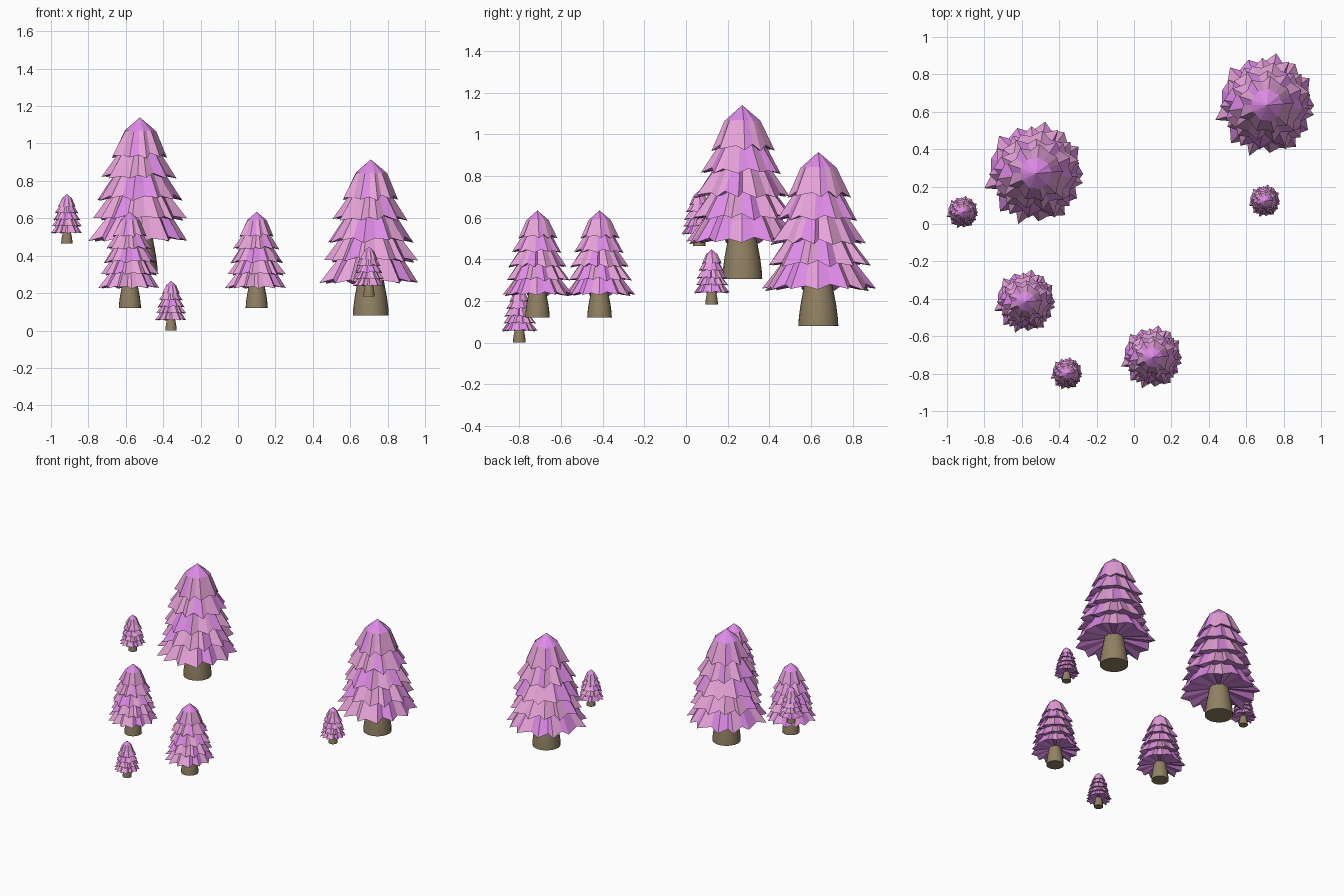
import bpy, bmesh, math, random

if "Cube" in bpy.data.objects:
    bpy.data.objects.remove(bpy.data.objects["Cube"])

random.seed(11)


def material(name, rgb):
    m = bpy.data.materials.new(name)
    m.diffuse_color = (*rgb, 1)
    m.use_nodes = True
    m.node_tree.nodes["Principled BSDF"].inputs["Base Color"].default_value = m.diffuse_color
    return m


PINK = material("soft pink", (0.83, 0.38, 0.72))
ORCHID = material("bright orchid", (0.76, 0.27, 0.83))
BARK = material("olive bark", (0.28, 0.22, 0.125))


def ring(bm, pts):
    return [bm.verts.new((r * math.cos(a), r * math.sin(a), z)) for r, a, z in pts]


def bridge(bm, low, high, mats=None):
    n = len(low)
    for i in range(n):
        f = bm.faces.new((low[i], low[(i + 1) % n], high[(i + 1) % n], high[i]))
        if mats:
            f.material_index = mats[i]


def to_mesh(bm, name, mats):
    me = bpy.data.meshes.new(name)
    bmesh.ops.recalc_face_normals(bm, faces=bm.faces)
    bm.to_mesh(me)
    bm.free()
    for m in mats:
        me.materials.append(m)
    return me


def pleated_ring(bm, angles, r, z, depth, drop, jitter):
    """Ring whose points alternate between outer/low and inner/high."""
    pts = []
    for i, a in enumerate(angles):
        inner = i % 2
        pts.append((r * (1 - depth * inner) * random.uniform(1 - jitter, 1 + jitter * 0.6), a,
                    z + drop * inner + random.uniform(-0.5, 0.5) * drop))
    return ring(bm, pts)


def foliage_mesh():
    bm = bmesh.new()
    # tiers: hem height, hem radius, top height, top radius, pleat points
    tiers = [(0.21, 0.328, 0.42, 0.175, 26), (0.345, 0.300, 0.55, 0.155, 26),
             (0.475, 0.276, 0.68, 0.135, 24), (0.61, 0.240, 0.81, 0.110, 22),
             (0.745, 0.185, 0.91, 0.105, 18)]
    for k, (z0, r0, z1, r1, n) in enumerate(tiers):
        step = 2 * math.pi / n
        angles = [(i + random.uniform(-0.38, 0.38)) * step + k * 0.7 for i in range(n)]
        low = pleated_ring(bm, angles, r0, z0, 0.15, 0.022, 0.08)
        high = pleated_ring(bm, angles, r1, z1, 0.10, 0.005, 0.03)
        bridge(bm, low, high, [int(random.random() < 0.35) for _ in range(n)])
        # closed underside and top of each tier
        under = bm.verts.new((0, 0, z0 + 0.05))
        last = k == len(tiers) - 1
        cap = bm.verts.new((0, 0, 1.0 if last else z1 + 0.02))
        for i in range(n):
            j = (i + 1) % n
            f = bm.faces.new((low[j], low[i], under))
            f.material_index = 1
            f = bm.faces.new((high[i], high[j], cap))
            f.material_index = int(last)
    return to_mesh(bm, "foliage", [PINK, ORCHID])


def trunk_mesh():
    bm = bmesh.new()
    n = 20
    rings = [ring(bm, [(r, 2 * math.pi * i / n, z) for i in range(n)])
             for r, z in [(0.115, 0), (0.112, 0.05), (0.103, 0.12), (0.088, 0.2), (0.07, 0.3)]]
    for a, b in zip(rings, rings[1:]):
        bridge(bm, a, b)
    bm.faces.new(rings[0][::-1])
    bm.faces.new(rings[-1])
    me = to_mesh(bm, "trunk", [BARK])
    for p in me.polygons:
        p.use_smooth = len(p.vertices) == 4
    me.set_sharp_from_angle(angle=math.radians(40))
    return me


# Trees: size label, x, y, base height, total height
TREES = [("large_left", -0.525, 0.27, 0.305, 0.835), ("large_right", 0.71, 0.635, 0.08, 0.835),
         ("medium_left", -0.578, -0.415, 0.12, 0.515), ("medium_front", 0.10, -0.713, 0.12, 0.515),
         ("small_front", -0.358, -0.80, 0.0, 0.265), ("small_right", 0.70, 0.123, 0.183, 0.265),
         ("small_left", -0.915, 0.063, 0.465, 0.265)]

foliage, trunk = foliage_mesh(), trunk_mesh()
for label, x, y, z, h in TREES:
    for part, me in (("foliage", foliage), ("trunk", trunk)):
        ob = bpy.data.objects.new(f"{label}_tree_{part}", me)
        ob.location = (x, y, z)
        ob.scale = (h, h, h)
        bpy.context.collection.objects.link(ob)
